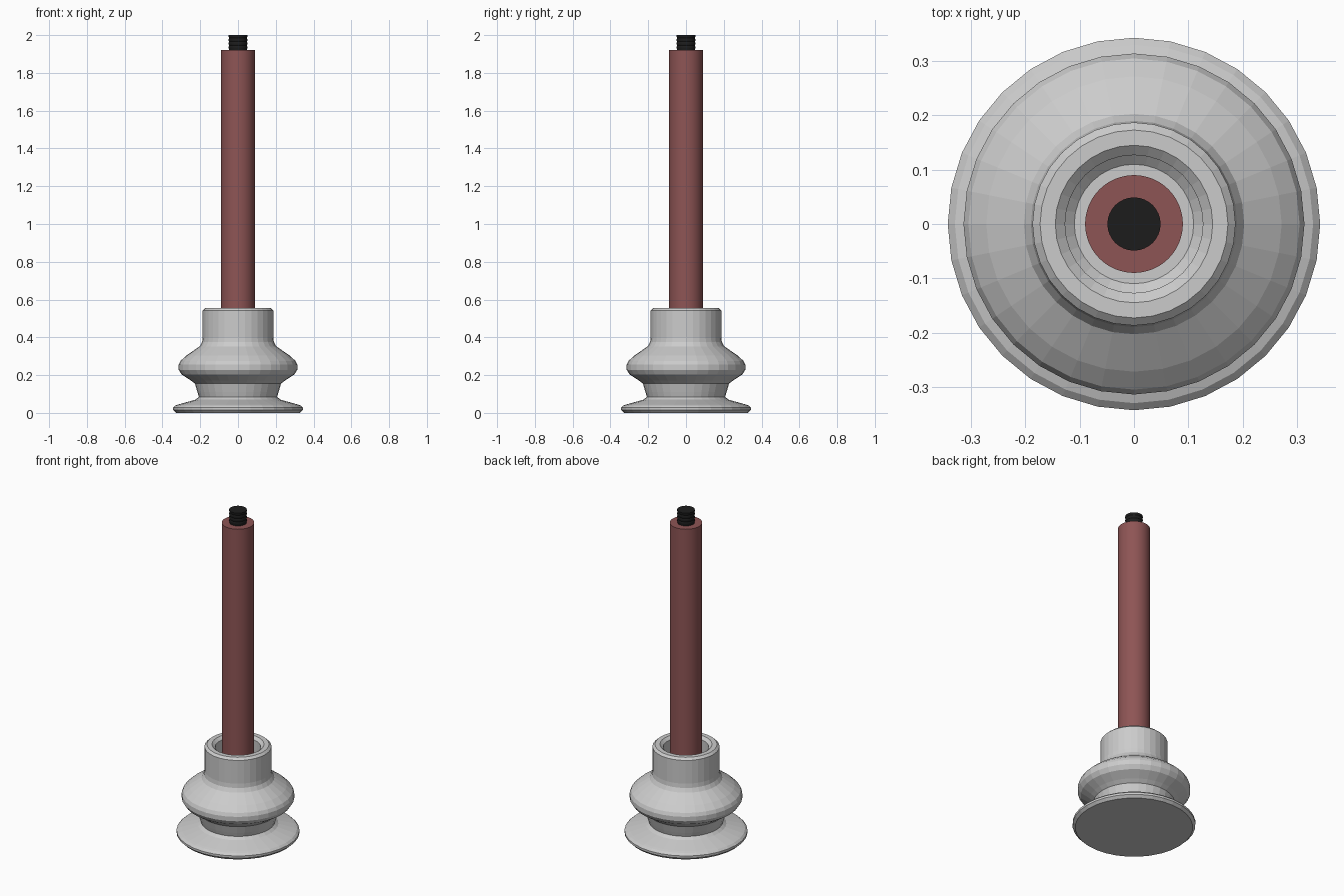
import bpy, bmesh, math

if "Cube" in bpy.data.objects:
    bpy.data.objects.remove(bpy.data.objects["Cube"])


def lathe(name, profile, sides, color=None, smooth=False):
    """Revolve (radius, z) points around z; radius 0 closes the surface."""
    bm = bmesh.new()
    rings = []
    for r, z in profile:
        if r == 0:
            rings.append([bm.verts.new((0, 0, z))] * sides)
        else:
            rings.append([bm.verts.new((r * math.cos(math.tau * i / sides),
                                        r * math.sin(math.tau * i / sides), z))
                          for i in range(sides)])
    for a, b in zip(rings, rings[1:]):
        for i in range(sides):
            j = (i + 1) % sides
            bm.faces.new(list(dict.fromkeys((a[i], a[j], b[j], b[i]))))
    bmesh.ops.recalc_face_normals(bm, faces=bm.faces)
    mesh = bpy.data.meshes.new(name)
    bm.to_mesh(mesh)
    bm.free()
    ob = bpy.data.objects.new(name, mesh)
    bpy.context.collection.objects.link(ob)
    if color:
        mat = bpy.data.materials.new(name + "_color")
        mat.diffuse_color = color
        mat.use_nodes = True
        mat.node_tree.nodes["Principled BSDF"].inputs["Base Color"].default_value = mat.diffuse_color
        mesh.materials.append(mat)
    if smooth:
        bpy.ops.object.select_all(action='DESELECT')
        ob.select_set(True)
        bpy.context.view_layer.objects.active = ob
        bpy.ops.object.shade_smooth_by_angle(angle=math.radians(30))
    return ob


# Rubber cup: base flange, neck, bellows, collar and open socket
lathe("suction_cup", [
    (0, 0.005), (0.328, 0.003), (0.343, 0.015), (0.343, 0.028),
    (0.33, 0.04), (0.315, 0.045), (0.225, 0.07), (0.207, 0.085),
    (0.215, 0.11), (0.228, 0.155), (0.25, 0.172), (0.298, 0.203),
    (0.314, 0.228), (0.314, 0.255), (0.305, 0.275), (0.272, 0.305),
    (0.203, 0.352), (0.19, 0.375), (0.187, 0.40), (0.187, 0.543),
    (0.173, 0.556), (0.145, 0.556), (0.127, 0.54), (0.127, 0.43),
    (0.11, 0.415), (0, 0.415)], 32)

# Wooden handle
lathe("handle", [(0, 0.415), (0.09, 0.415), (0.09, 1.92), (0, 1.92)],
      64, (0.27, 0.09, 0.09, 1), True)

# Threaded stud on top, with shallow ridges
stud = [(0, 1.90), (0.049, 1.90)]
for k in range(4):
    z = 1.92 + 0.02 * k
    stud += [(0.049, z), (0.047, z + 0.005), (0.049, z + 0.010)]
stud += [(0.049, 2.0), (0, 2.0)]
lathe("threaded_stud", stud[:2] + stud[3:], 32, (0.012, 0.012, 0.012, 1), True)

# Base sits on the ground
cup = bpy.data.objects["suction_cup"]
for v in cup.data.vertices:
    if v.co.z < 0.006:
        v.co.z = 0.0
